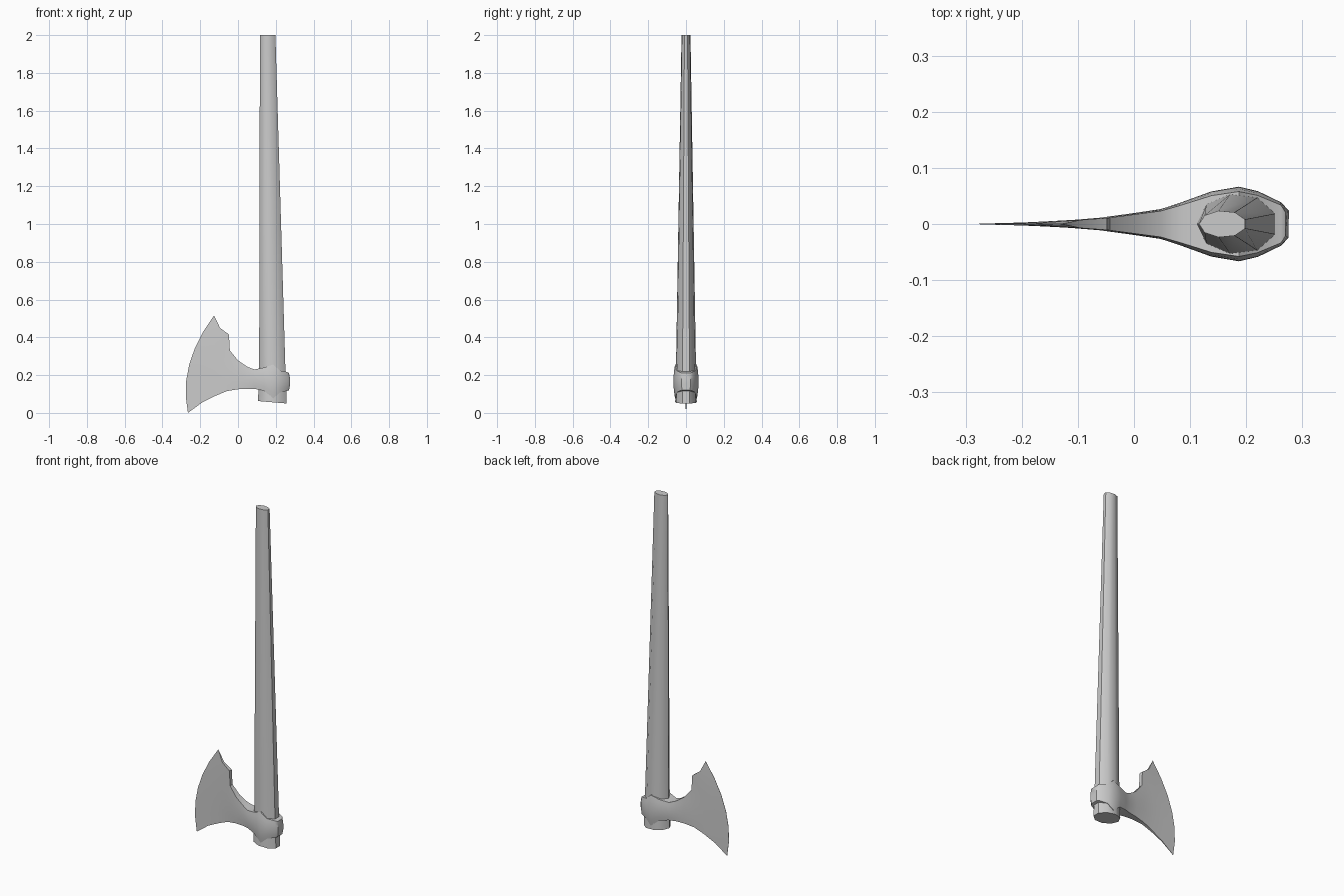
import bpy, bmesh, math

if "Cube" in bpy.data.objects:
    bpy.data.objects.remove(bpy.data.objects["Cube"])


def finish(name, bm, angle):
    bmesh.ops.recalc_face_normals(bm, faces=bm.faces)
    me = bpy.data.meshes.new(name)
    bm.to_mesh(me)
    bm.free()
    ob = bpy.data.objects.new(name, me)
    bpy.context.collection.objects.link(ob)
    bpy.ops.object.select_all(action='DESELECT')
    ob.select_set(True)
    bpy.context.view_layer.objects.active = ob
    bpy.ops.object.shade_smooth_by_angle(angle=math.radians(angle))
    return ob


def loft(bm, rings):
    """Bridge closed vertex rings and cap both ends."""
    vs = [[bm.verts.new(p) for p in r] for r in rings]
    n = len(vs[0])
    for a, b in zip(vs, vs[1:]):
        for i in range(n):
            j = (i + 1) % n
            bm.faces.new((a[i], a[j], b[j], b[i]))
    bm.faces.new(vs[0])
    bm.faces.new(vs[-1])


# Handle: tapered nine-sided oval, slanted at the butt
def oval(z, x0, x1, ry, slant=0.0):
    r = (x1 - x0) / (1 + math.cos(math.radians(20)))
    cx = x0 + r
    ring = []
    for k in range(9):
        a = math.pi + math.radians(40 * k)
        x = cx + r * math.cos(a)
        ring.append((x, ry * math.sin(a), z + slant * (x - cx)))
    return ring


bm = bmesh.new()
loft(bm, [oval(0.056, 0.106, 0.258, 0.058, -0.085),
          oval(0.23, 0.112, 0.251, 0.054),
          oval(2.0, 0.116, 0.198, 0.024)])
finish("handle", bm, 45)

# Axe head: stations from cutting edge to poll
# (bottom x, bottom z, top x, top z, bulge in x, half thickness)
stations = [
    (-0.265, 0.000, -0.127, 0.515, -0.062, 0.0006),
    (-0.190, 0.055, -0.095, 0.450, -0.045, None),
    (-0.120, 0.090, -0.048, 0.415, -0.035, None),
    (-0.060, 0.115, -0.043, 0.330, -0.010, None),
    (0.000, 0.125, 0.000, 0.278, 0, None),
    (0.048, 0.127, 0.048, 0.245, 0, None),
    (0.088, 0.127, 0.086, 0.230, 0, None),
    (0.138, 0.117, 0.138, 0.240, 0, None),
    (0.187, 0.077, 0.187, 0.256, 0, None),
    (0.222, 0.108, 0.220, 0.225, 0, None),
    (0.262, 0.117, 0.262, 0.216, 0, None),
    (0.270, 0.120, 0.270, 0.210, 0.006, 0.024),
]
widths = [(-0.28, 0.0005), (-0.15, 0.004), (-0.05, 0.012), (0.05, 0.027),
          (0.088, 0.040), (0.12, 0.055), (0.19, 0.067), (0.23, 0.056),
          (0.265, 0.037), (0.28, 0.025)]


def half_width(x):
    for (x0, w0), (x1, w1) in zip(widths, widths[1:]):
        if x <= x1:
            return w0 + (w1 - w0) * (x - x0) / (x1 - x0)
    return widths[-1][1]


ROWS = 6
rings = []
for bx, bz, tx, tz, bulge, w in stations:
    side = []
    for i in range(ROWS + 1):
        t = i / ROWS
        arc = 4 * t * (1 - t)
        x = bx + (tx - bx) * t + bulge * arc
        y = (half_width(x) if w is None else w) * (0.87 + 0.13 * arc)
        side.append((x, y, bz + (tz - bz) * t))
    rings.append(side + [(x, -y, z) for x, y, z in reversed(side)])
bm = bmesh.new()
loft(bm, rings)
finish("axe_head", bm, 35)
